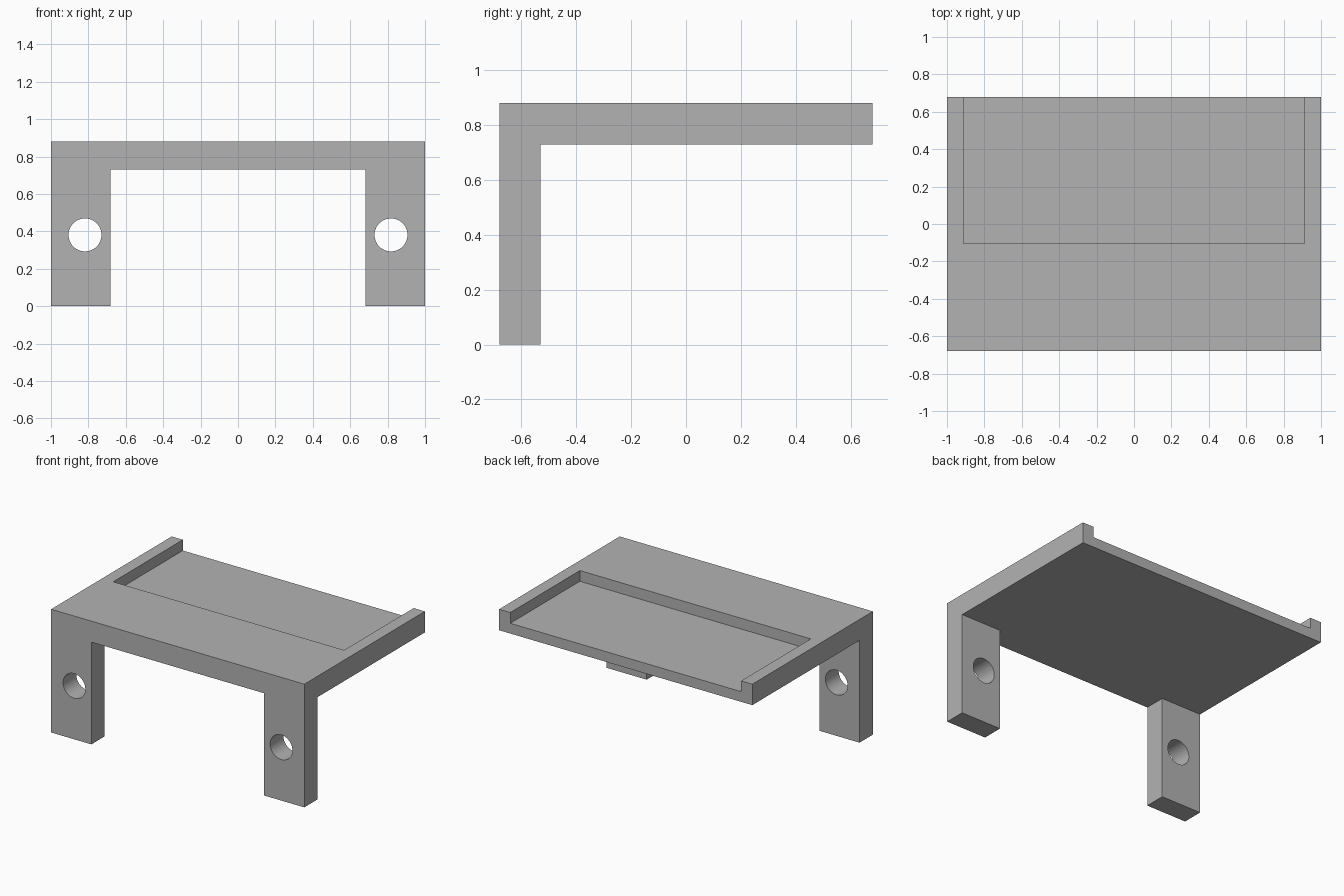
import bpy, bmesh
from mathutils import Matrix, Vector

cube = bpy.data.objects.get("Cube")
if cube:
    bpy.data.objects.remove(cube, do_unlink=True)

grey = bpy.data.materials.new("plain grey")
grey.use_nodes = True
colour = (0.45, 0.45, 0.45, 1)
grey.diffuse_color = colour
grey.node_tree.nodes["Principled BSDF"].inputs["Base Color"].default_value = colour

HALF_X, HALF_Y, TOP = 1.0, 0.68, 0.88
THICK = 0.15
LEG_INNER = 0.682
RECESS_X, RECESS_FRONT, RECESS_Z = 0.912, -0.105, 0.803


def add_object(name, bm):
    mesh = bpy.data.meshes.new(name)
    bmesh.ops.recalc_face_normals(bm, faces=bm.faces)
    bm.to_mesh(mesh)
    bm.free()
    mesh.materials.append(grey)
    obj = bpy.data.objects.new(name, mesh)
    bpy.context.collection.objects.link(obj)
    return obj


def box(name, low, high):
    low, high = Vector(low), Vector(high)
    bm = bmesh.new()
    bmesh.ops.create_cube(bm, size=1, matrix=Matrix.Translation((low + high) / 2)
                          @ Matrix.Diagonal((*(high - low), 1)))
    return add_object(name, bm)


def cut(target, cutter):
    cutter.hide_render = True
    mod = target.modifiers.new("cut", "BOOLEAN")
    mod.operation = "DIFFERENCE"
    mod.solver = "EXACT"
    mod.object = cutter
    bpy.context.view_layer.objects.active = target
    bpy.ops.object.modifier_apply(modifier=mod.name)
    bpy.data.objects.remove(cutter, do_unlink=True)


# Bracket: an arch-shaped front wall with the shelf running back from its top
bracket = box("bracket", (-HALF_X, -HALF_Y, 0), (HALF_X, HALF_Y, TOP))
cut(bracket, box("under_space", (-2, -HALF_Y + THICK, -1), (2, 2, TOP - THICK)))
cut(bracket, box("leg_gap", (-LEG_INNER, -2, -1), (LEG_INNER, 2, TOP - THICK)))

# Shallow tray in the shelf, open at the back
cut(bracket, box("tray_recess", (-RECESS_X, RECESS_FRONT, RECESS_Z), (RECESS_X, 2, 2)))

# Screw hole through each leg
for side in (-1, 1):
    bm = bmesh.new()
    bmesh.ops.create_cone(bm, cap_ends=True, segments=64, radius1=0.088, radius2=0.088,
                          depth=1, matrix=Matrix.Translation((side * 0.818, -HALF_Y, 0.381))
                          @ Matrix.Rotation(1.5707963, 4, "X"))
    cut(bracket, add_object("screw_hole", bm))

# Smooth hole walls, sharp edges elsewhere
bpy.ops.object.select_all(action="DESELECT")
bracket.select_set(True)
bpy.context.view_layer.objects.active = bracket
bpy.ops.object.shade_smooth_by_angle(angle=0.5)
